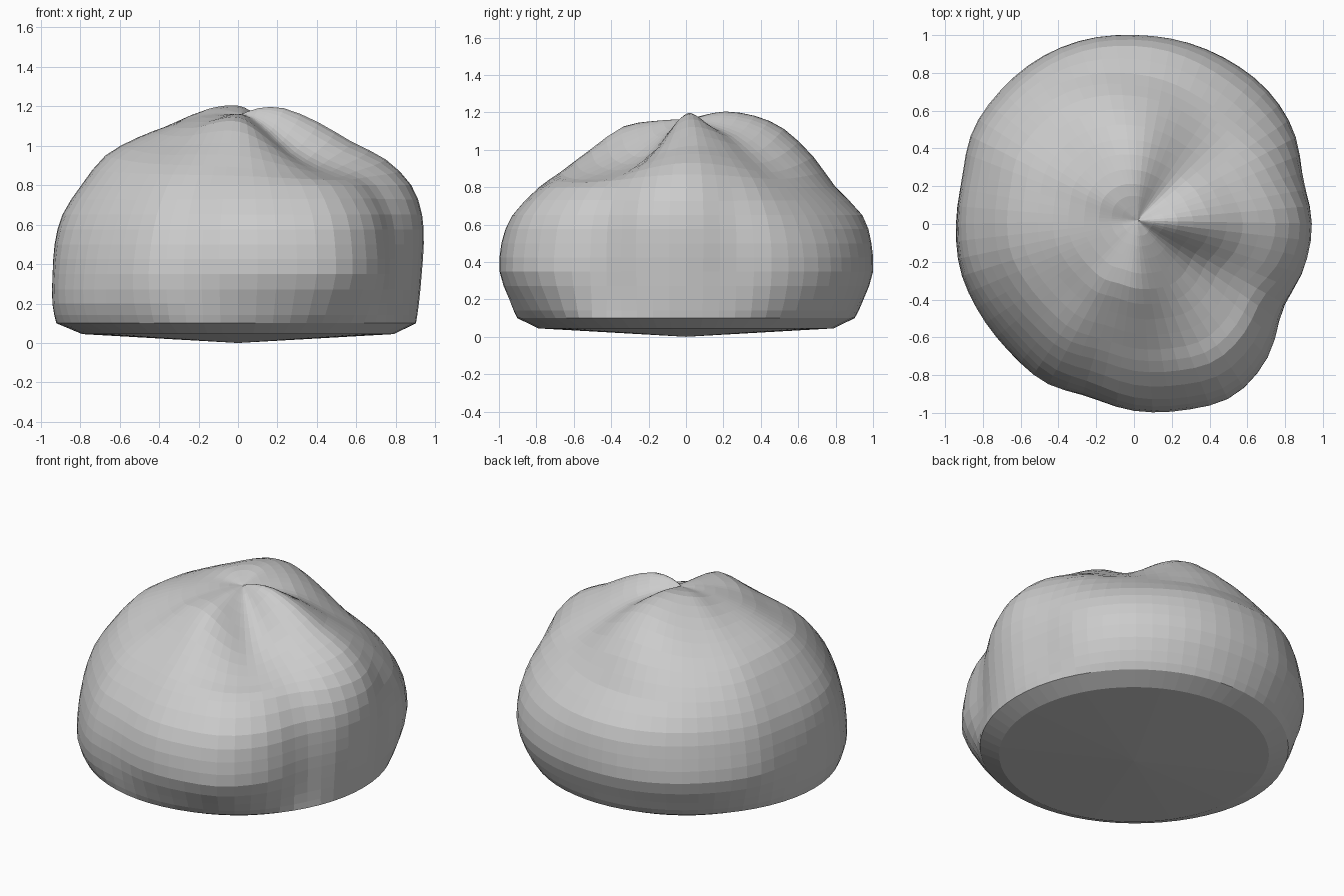
import bpy, bmesh
from math import sin, cos, tau, floor

cube = bpy.data.objects.get("Cube")
if cube:
    bpy.data.objects.remove(cube, do_unlink=True)

SEGMENTS = 64
FOOT_RADIUS = .93
POLE_HEIGHT = 1.16

# Plan outline radius, counter-clockwise from +x
OUTLINE = [.94, .93, .98, 1, 1, 1, 1, 1.01, 1.01, 1, .99, .95,
           .95, .96, .95, .95, .97, .95, .99, 1.02, 1.05, 1, .91, .93]

# Flank: heights, and the share of the outline reached there on eight sides
FLANK_HEIGHTS = [.1, .2, .35, .5, .65, .8]
FLANKS = [
    [.97, .98, .99, 1, .99, .93],
    [.97, .99, 1, .98, .9, .75],
    [.97, .98, 1, .99, .94, .79],
    [.97, .98, 1, .98, .94, .85],
    [.99, 1, .99, .98, .94, .84],
    [.97, 1, .99, .96, .9, .8],
    [.97, .98, 1, .99, .93, .79],
    [.97, .98, 1, .99, .95, .82],
]

# Crown: shares of the upper flank radius, and the heights there on eight sides
CROWN_SHARES = [.85, .65, .45, .25, .1]
CROWNS = [
    [.93, 1.02, 1.12, 1.19, 1.19],
    [.88, .98, 1.07, 1.12, 1.15],
    [.96, 1.11, 1.18, 1.2, 1.18],
    [.93, 1.04, 1.13, 1.19, 1.18],
    [.95, 1.04, 1.1, 1.15, 1.16],
    [.91, 1, 1.09, 1.14, 1.16],
    [.89, 1.01, 1.12, 1.15, 1.16],
    [.84, .89, .96, 1.07, 1.14],
]
LAST = len(FLANK_HEIGHTS) + len(CROWN_SHARES)


def blend(values, t, closed=False):
    """Smooth curve through evenly spaced values."""
    n = len(values)
    i = floor(t)
    f = t - i
    pick = (lambda k: values[k % n]) if closed else (lambda k: values[max(0, min(n - 1, k))])
    a, b, c, d = (pick(i + k) for k in (-1, 0, 1, 2))
    return b + f / 2 * (c - a + f * (2 * a - 5 * b + 4 * c - d + f * (3 * (b - c) + d - a)))


# Full side profiles, from the foot to the pole
RADII = [flank + [share * flank[-1] for share in CROWN_SHARES] + [0] for flank in FLANKS]
HEIGHTS = [FLANK_HEIGHTS + crown + [POLE_HEIGHT] for crown in CROWNS]


def surface_point(turn, t):
    def around(table):
        return blend([blend(row, t) for row in table], turn * len(table), True)

    # The foot is round and eases into the irregular outline
    ease = min(1, .55 * t)
    outline = blend(OUTLINE, turn * len(OUTLINE), True)
    r = around(RADII) * (FOOT_RADIUS + ease * (outline - FOOT_RADIUS))
    shift = .02 * (t / LAST) ** 2
    return r * cos(tau * turn) + shift, r * sin(tau * turn) + shift, around(HEIGHTS)


bm = bmesh.new()

# Rings from the shallow underside up to the crown
rings = [[bm.verts.new((.79 * cos(tau * s / SEGMENTS), .79 * sin(tau * s / SEGMENTS), .045))
          for s in range(SEGMENTS)]]
for k in range(2 * LAST):
    rings.append([bm.verts.new(surface_point(s / SEGMENTS, k / 2)) for s in range(SEGMENTS)])
bottom = bm.verts.new((0, 0, 0))
crown = bm.verts.new(surface_point(0, LAST))

# Skin between rings, and fans at both poles
for s in range(SEGMENTS):
    n = (s + 1) % SEGMENTS
    for low, high in zip(rings, rings[1:]):
        bm.faces.new((low[s], low[n], high[n], high[s]))
    bm.faces.new((bottom, rings[0][n], rings[0][s]))
    bm.faces.new((rings[-1][s], rings[-1][n], crown))
bm.normal_update()

mesh = bpy.data.meshes.new("boulder")
bm.to_mesh(mesh)
bm.free()
boulder = bpy.data.objects.new("boulder", mesh)
bpy.context.collection.objects.link(boulder)

# Plain stone colour
stone = bpy.data.materials.new("stone grey")
stone.use_nodes = True
stone.diffuse_color = (.6, .6, .6, 1)
stone.node_tree.nodes["Principled BSDF"].inputs["Base Color"].default_value = (.6, .6, .6, 1)
mesh.materials.append(stone)
